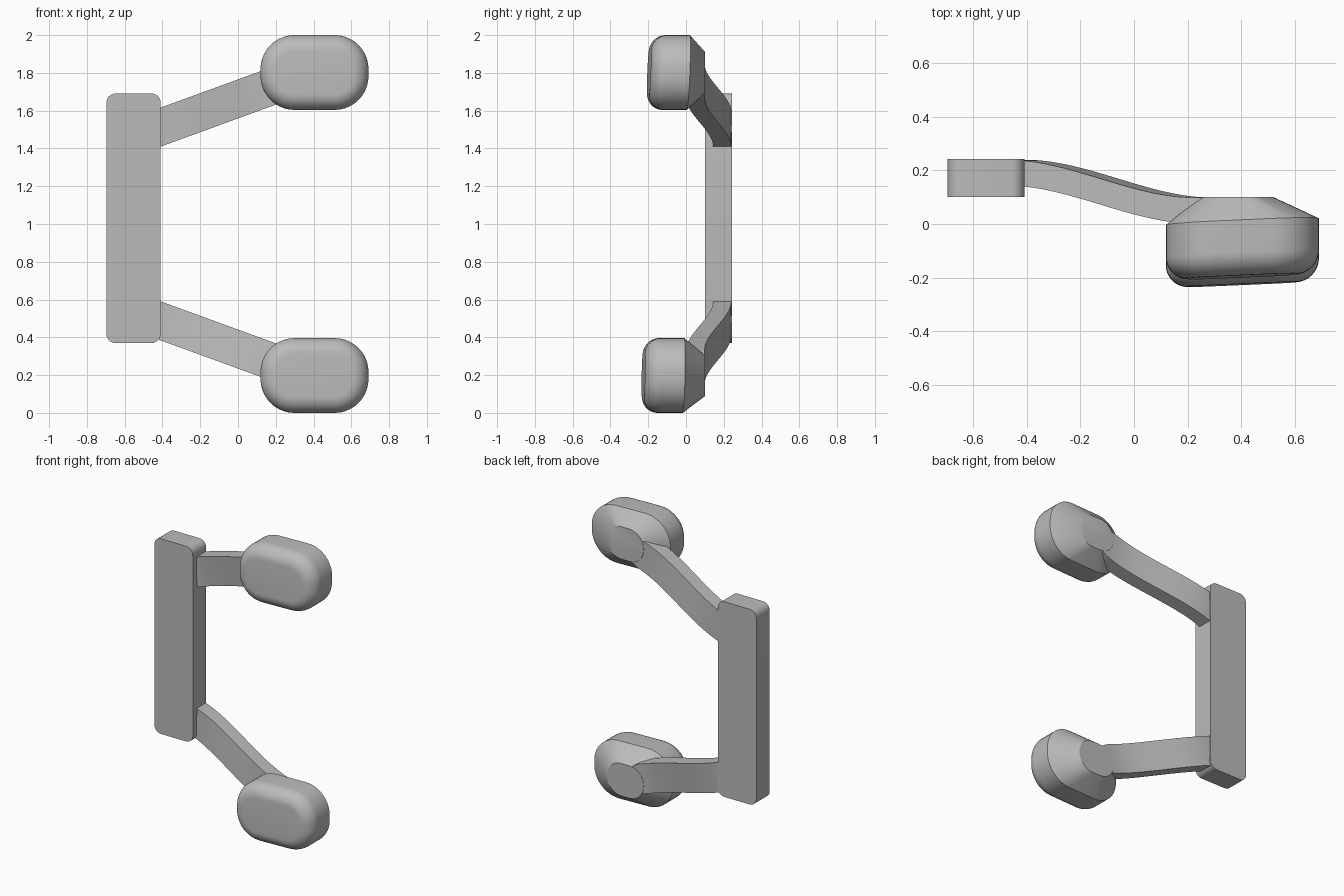
import bpy
import bmesh
from math import sin, cos, pi, radians

cube = bpy.data.objects.get("Cube")
if cube:
    bpy.data.objects.remove(cube, do_unlink=True)

grey = bpy.data.materials.new("satin grey")
grey.use_nodes = True
colour = (0.5, 0.5, 0.5, 1)
grey.diffuse_color = colour
grey.node_tree.nodes["Principled BSDF"].inputs["Base Color"].default_value = colour


def loft(name, rings, angle=30):
    """Skin a row of equal rings of points and cap both ends."""
    bm = bmesh.new()
    rows = [[bm.verts.new(p) for p in ring] for ring in rings]
    n = len(rows[0])
    for a, b in zip(rows, rows[1:]):
        for i in range(n):
            j = (i + 1) % n
            bm.faces.new((a[i], a[j], b[j], b[i]))
    bm.faces.new(rows[0])
    bm.faces.new(rows[-1])
    bmesh.ops.recalc_face_normals(bm, faces=bm.faces)
    mesh = bpy.data.meshes.new(name)
    bm.to_mesh(mesh)
    bm.free()
    mesh.materials.append(grey)
    obj = bpy.data.objects.new(name, mesh)
    bpy.context.collection.objects.link(obj)
    bpy.ops.object.select_all(action="DESELECT")
    obj.select_set(True)
    bpy.context.view_layer.objects.active = obj
    bpy.ops.object.shade_smooth_by_angle(angle=radians(angle))
    return obj


def rounded_rect(cx, cz, hx, hz, r, steps=10):
    """Outline in the x-z plane with round corners."""
    pts = []
    for k, (sx, sz) in enumerate(((1, 1), (-1, 1), (-1, -1), (1, -1))):
        for i in range(steps + 1):
            a = (k + i / steps) * pi / 2
            pts.append((cx + sx * (hx - r) + r * cos(a),
                        cz + sz * (hz - r) + r * sin(a)))
    return pts


def pad(name, cz, front, back, tilt_x, tilt_z):
    """Cushion with a rounded front and a tapered back that meets the arm."""
    cx, hx, hz, corner, fillet = 0.405, 0.286, 0.198, 0.18, 0.085
    rings = []
    for i in range(11):
        a = i / 10 * pi / 2
        inset = fillet * (1 - sin(a))
        rings.append((front + fillet * (1 - cos(a)), inset))
    rings.append((back, 0))
    rows = []
    for y, inset in rings:
        outline = rounded_rect(cx, cz, hx - inset, hz - inset, corner - inset)
        rows.append([(x, y + tilt_x * (x - cx) + tilt_z * (z - cz), z)
                     for x, z in outline])
    rows.append([(x, 0.1, z) for x, z in
                 rounded_rect(0.385, cz, 0.137, 0.11, 0.108)])
    return loft(name, rows)


def arm(name, flip):
    """Flat S-bent strap, sloping from the plate to the back of a pad."""
    slope, half, thick = radians(20), 0.097, 0.097
    length, steps = 0.74, 32
    rows = []
    for i in range(-2, steps + 5):
        s = length * i / steps
        t = min(max(i / steps, 0), 1)
        back = 0.24 - 0.141 * t * t * (3 - 2 * t)
        # the strap narrows to a round tip inside the tapered pad back
        tip = max(0, i - steps) / 5
        w = half * (1 - tip * tip) ** 0.5
        row = []
        for side, y in ((1, back), (1, back - thick),
                        (-1, back - thick), (-1, back)):
            x = -0.44 + s * cos(slope) - side * w * sin(slope)
            z = 1.502 + s * sin(slope) + side * w * cos(slope)
            row.append((x, y, 2 - z if flip else z))
        rows.append(row)
    return loft(name, rows)


# Upright mounting plate
plate = rounded_rect(-0.553, 1.03, 0.144, 0.661, 0.05, 6)
loft("mounting_plate", [[(x, y, z) for x, z in plate] for y in (0.1, 0.243)], 40)

# Two arms and their cushions
arm("upper_arm", False)
arm("lower_arm", True)
pad("upper_pad", 1.802, -0.196, 0.008, 0.044, 0.04)
pad("lower_pad", 0.198, -0.226, -0.018, 0.044, 0.02)
